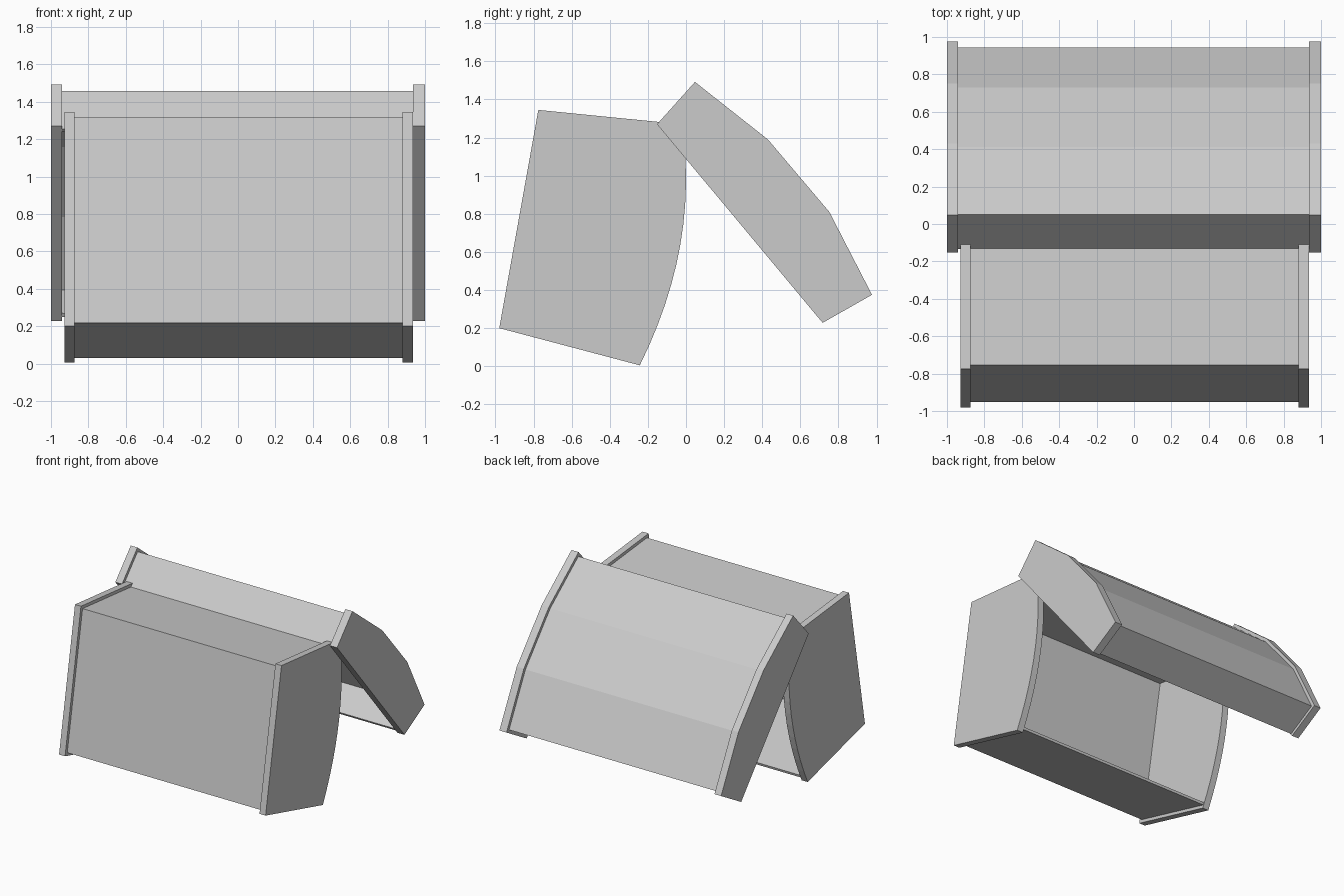
import bpy, math
from mathutils import Vector

if "Cube" in bpy.data.objects:
    bpy.data.objects.remove(bpy.data.objects["Cube"])

grey = bpy.data.materials.new("light grey")
grey.diffuse_color = (0.6, 0.6, 0.6, 1)
grey.use_nodes = True
grey.node_tree.nodes["Principled BSDF"].inputs["Base Color"].default_value = grey.diffuse_color


def extrude(name, profile, x0, x1):
    """Solid prism from a counter-clockwise (y, z) profile between two x values."""
    n = len(profile)
    verts = [(x, p[0], p[1]) for x in (x0, x1) for p in profile]
    faces = [tuple(reversed(range(n))), tuple(range(n, 2 * n))]
    faces += [(i, (i + 1) % n, n + (i + 1) % n, n + i) for i in range(n)]
    mesh = bpy.data.meshes.new(name)
    mesh.from_pydata(verts, [], faces)
    mesh.materials.append(grey)
    obj = bpy.data.objects.new(name, mesh)
    bpy.context.collection.objects.link(obj)
    return obj


def offset(path, d):
    """Shift an open path to its left by d with mitred corners."""
    pts = [Vector(p) for p in path]
    dirs = [(b - a).normalized() for a, b in zip(pts, pts[1:])]
    norms = [Vector((-t.y, t.x)) for t in dirs]
    out = []
    for i, p in enumerate(pts):
        a, b = norms[max(i - 1, 0)], norms[min(i, len(norms) - 1)]
        out.append(p + (a + b) * d / (1 + a.dot(b)))
    return out


def shell(name, path, x0, x1, recess=0.025, thick=0.02):
    """Thin wall following the path, recessed from the end panel edges."""
    outer, inner = offset(path, recess), offset(path, recess + thick)
    return extrude(name, outer + inner[::-1], x0, x1)


# Body: straight walls on three sides, open along the curved back edge
R = 1.96
arc = [(-(z - 0.98) ** 2 / (2 * R), z)
       for z in (0.005 + 1.265 * i / 12 for i in range(13))]
body_walls = [arc[-1], (-0.775, 1.345), (-0.98, 0.2), arc[0]]
body_profile = body_walls + arc[1:-1]
extrude("body_left_end", body_profile, -0.928, -0.874)
extrude("body_right_end", body_profile, 0.88, 0.935)
shell("body_walls", body_walls, -0.874, 0.88)

# Lid: faceted cover with a short wall at each end, open underneath
lid_profile = [(0.717, 0.228), (0.976, 0.375), (0.752, 0.81),
               (0.43, 1.19), (0.047, 1.492), (-0.152, 1.27)]
extrude("lid_left_end", lid_profile, -1.0, -0.94)
extrude("lid_right_end", lid_profile, 0.936, 1.0)
shell("lid_cover", lid_profile, -0.94, 0.936)
